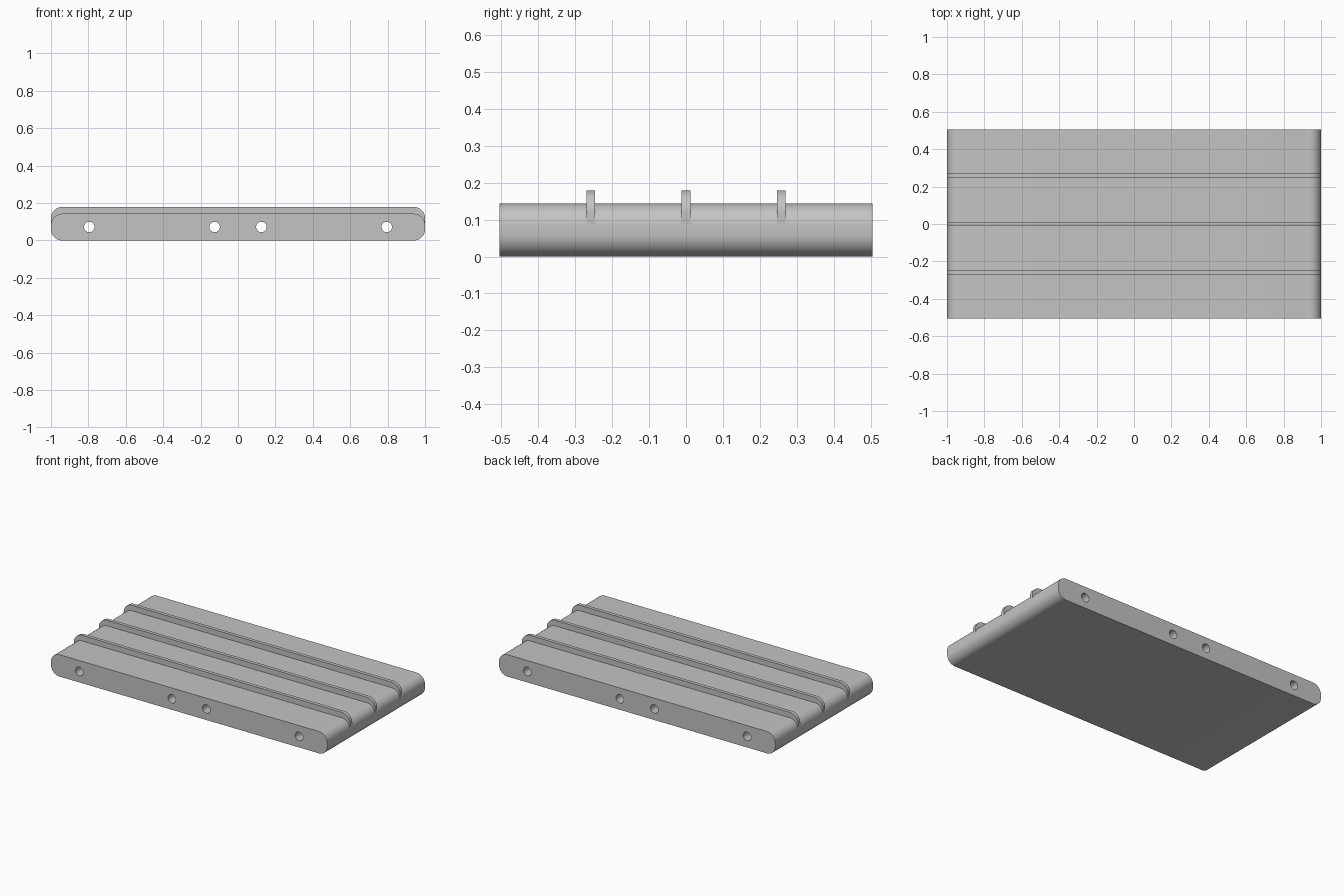
import bpy, bmesh, math

if "Cube" in bpy.data.objects:
    bpy.data.objects.remove(bpy.data.objects["Cube"])

HALF_X, HEIGHT, RADIUS = 1.0, 0.143, 0.06
HOLE_Z = 0.072
HOLE_X = (-0.795, -0.125, 0.125, 0.795)

grey = bpy.data.materials.new("plain_grey")
grey.diffuse_color = (0.55, 0.55, 0.55, 1)
grey.use_nodes = True
grey.node_tree.nodes["Principled BSDF"].inputs["Base Color"].default_value = grey.diffuse_color


def arc(cx, cz, r, a0, a1, n):
    return [(cx + r * math.cos(math.radians(a0 + (a1 - a0) * i / n)),
             cz + r * math.sin(math.radians(a0 + (a1 - a0) * i / n))) for i in range(n + 1)]


def rounded_slab(name, z0, y, depth, hole_r):
    """Rounded bar profile with bolt holes, extruded along y."""
    x, lo, hi = HALF_X - RADIUS, z0 + RADIUS, z0 + HEIGHT - RADIUS
    corners = ((x, lo, -90), (x, hi, 0), (-x, hi, 90), (-x, lo, 180))
    loops = [[p for cx, cz, a in corners for p in arc(cx, cz, RADIUS, a, a + 90, 12)]]
    loops += [arc(hx, HOLE_Z, hole_r, 0, 360, 32)[:-1] for hx in HOLE_X]
    cu = bpy.data.curves.new(name, 'CURVE')
    cu.dimensions = '2D'
    cu.fill_mode = 'BOTH'
    cu.extrude = depth / 2
    for pts in loops:
        s = cu.splines.new('POLY')
        s.points.add(len(pts) - 1)
        for p, (px, pz) in zip(s.points, pts):
            p.co = (px, pz, 0, 1)
        s.use_cyclic_u = True
    ob = bpy.data.objects.new(name, cu)
    bpy.context.collection.objects.link(ob)
    ob.rotation_euler.x = math.pi / 2
    ob.location.y = y
    bpy.ops.object.select_all(action='DESELECT')
    ob.select_set(True)
    bpy.context.view_layer.objects.active = ob
    bpy.ops.object.convert(target='MESH')
    ob = bpy.context.object
    bm = bmesh.new()
    bm.from_mesh(ob.data)
    bmesh.ops.remove_doubles(bm, verts=bm.verts, dist=1e-5)
    bmesh.ops.recalc_face_normals(bm, faces=bm.faces)
    bm.to_mesh(ob.data)
    bm.free()
    ob.data.materials.clear()
    ob.data.materials.append(grey)
    bpy.ops.object.shade_smooth_by_angle(angle=math.radians(30))
    return ob


# Main plate with four through holes
rounded_slab("base_plate", 0.0, 0.0, 1.01, 0.028)

# Three raised ribs, same profile shifted upward
for i, y in enumerate((-0.258, 0.0, 0.258)):
    rounded_slab(f"rib_{i + 1}", 0.036, y, 0.023, 0.031)
